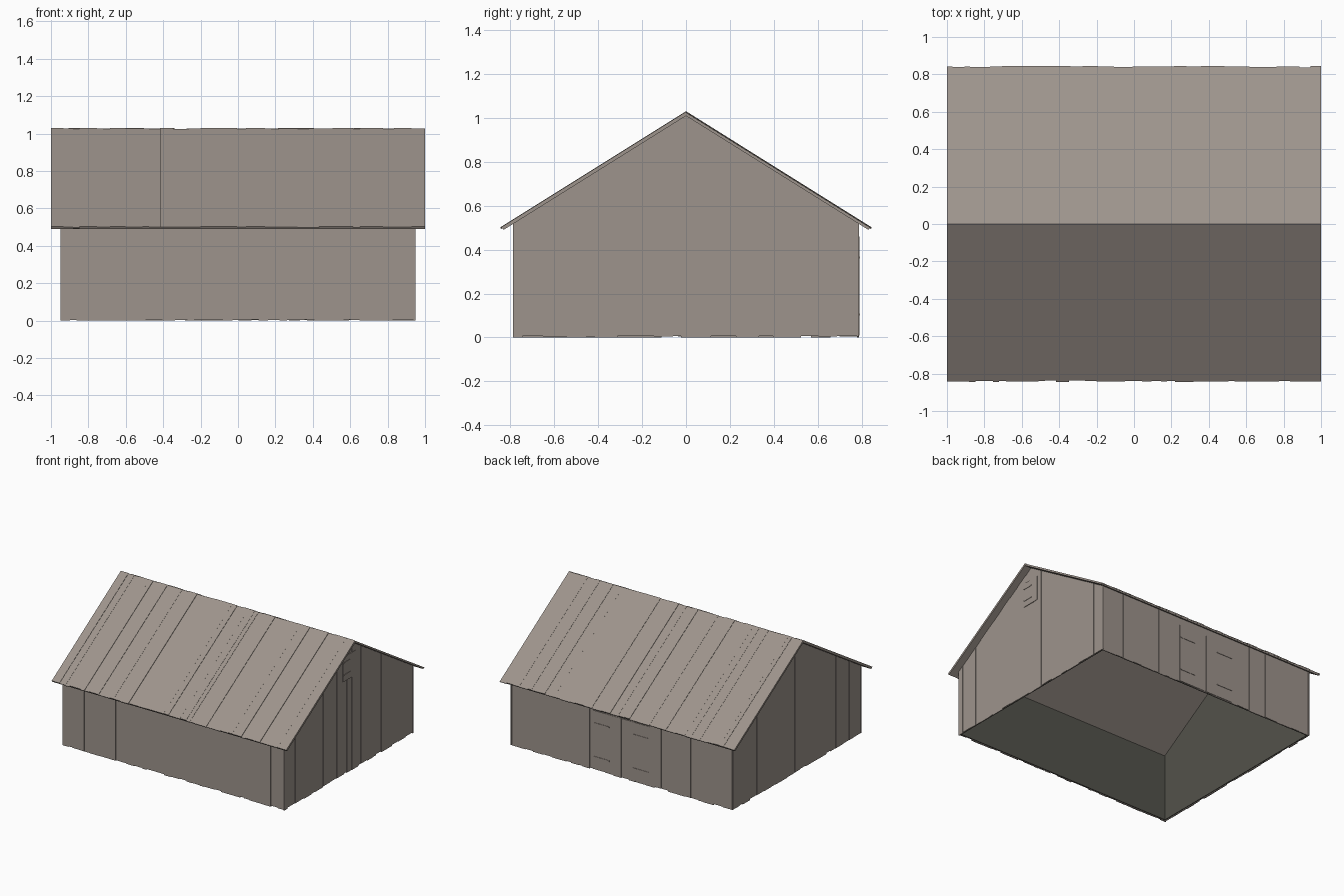
import bpy, bmesh, random
from mathutils import Vector

cube = bpy.data.objects.get("Cube")
if cube:
    bpy.data.objects.remove(cube, do_unlink=True)

random.seed(7)


def make_material(name, rgb):
    mat = bpy.data.materials.new(name)
    mat.use_nodes = True
    mat.diffuse_color = (*rgb, 1)
    mat.node_tree.nodes["Principled BSDF"].inputs["Base Color"].default_value = (*rgb, 1)
    return mat


wood = make_material("weathered wood", (0.34, 0.295, 0.262))
dark = make_material("dark lining", (0.086, 0.085, 0.07))

# Main dimensions
WALL_X, WALL_Y = 0.948, 0.788
EAVE_Y, EAVE_Z, RIDGE_Z = 0.843, 0.503, 1.03
SKIN, LINING, ROOF = 0.01, 0.006, 0.018
SLOPE = (RIDGE_Z - EAVE_Z) / EAVE_Y


def under_roof(y):
    """Height of the roof's underside above a given y."""
    return RIDGE_Z - 0.021 - SLOPE * abs(y)


def prism(bm, outline, depth):
    """Closed solid from a flat outline pushed along the depth vector."""
    lower = [bm.verts.new(p) for p in outline]
    upper = [bm.verts.new(Vector(p) + Vector(depth)) for p in outline]
    bm.faces.new(lower)
    bm.faces.new(upper[::-1])
    n = len(outline)
    for i in range(n):
        j = (i + 1) % n
        bm.faces.new((lower[j], lower[i], upper[i], upper[j]))


def finish(name, bm, mat):
    bmesh.ops.recalc_face_normals(bm, faces=bm.faces)
    mesh = bpy.data.meshes.new(name)
    bm.to_mesh(mesh)
    bm.free()
    mesh.materials.append(mat)
    obj = bpy.data.objects.new(name, mesh)
    bpy.context.collection.objects.link(obj)


def board_spans(start, end):
    """Irregular board widths that fill a length."""
    a = start
    while a < end:
        b = a + random.uniform(0.03, 0.095)
        if end - b < 0.03:
            b = end
        yield a, b
        a = b


def long_wall(bm, side, a, b, y, bottom, thick):
    top = under_roof(y)
    prism(bm, [(a, side * y, bottom), (b, side * y, bottom),
               (b, side * y, top), (a, side * y, top)], (0, -side * thick, 0))


def gable_wall(bm, side, a, b, x, bottom, thick):
    tops = [b, 0, a] if a < 0 < b else [b, a]
    outline = [(side * x, a, bottom), (side * x, b, bottom)]
    outline += [(side * x, y, under_roof(y)) for y in tops]
    prism(bm, outline, (-side * thick, 0, 0))


def plate(name, axis, side, face, u, z, thick=0.006):
    """Thin rectangular plate lying on a wall."""
    bm = bmesh.new()
    corners = [(u[0], z[0]), (u[1], z[0]), (u[1], z[1]), (u[0], z[1])]
    if axis == "y":
        prism(bm, [(p, side * face, q) for p, q in corners], (0, side * thick, 0))
    else:
        prism(bm, [(side * face, p, q) for p, q in corners], (side * thick, 0, 0))
    finish(name, bm, wood)


# Vertical boards on all four walls
walls = [("front_wall", long_wall, -1, WALL_X, WALL_Y),
         ("back_wall", long_wall, 1, WALL_X, WALL_Y),
         ("left_gable", gable_wall, 1, WALL_Y, WALL_X),
         ("right_gable", gable_wall, -1, WALL_Y, WALL_X)]
for name, build, side, half, face in walls:
    bm = bmesh.new()
    for a, b in board_spans(-half, half):
        step = random.uniform(0, 0.005)
        bottom = random.choice((0, 0, 0.004, 0.007))
        build(bm, side, a, b, face - step, bottom, SKIN - step)
    finish(name + "_boards", bm, wood)

    # Smooth dark lining behind the boards
    bm = bmesh.new()
    build(bm, side, -half + SKIN, half - SKIN, face - SKIN, 0.006, LINING)
    finish(name + "_lining", bm, dark)

# Roof: a plain sheet below, uneven boards above, on both slopes
normal = Vector((0, SLOPE, 1)).normalized()
for name, side in (("front_roof", -1), ("back_roof", 1)):
    out = Vector((0, side * normal.y, normal.z))
    down = Vector((0, side, -SLOPE)).normalized()
    ridge = Vector((0, 0, RIDGE_Z))
    length = (Vector((0, side * EAVE_Y, EAVE_Z)) - ridge).length

    def roof_strip(bm, a, b, run, high, low):
        def profile(depth):
            # The ridge end is mitred on the centre plane
            return (ridge - Vector((0, 0, depth / normal.z)),
                    ridge + down * run - out * depth)
        top, low_edge = profile(high), profile(low)
        prism(bm, [p + Vector((a, 0, 0)) for p in
                   (top[0], top[1], low_edge[1], low_edge[0])], (b - a, 0, 0))

    bm = bmesh.new()
    for a, b in board_spans(-1, 1):
        roof_strip(bm, a, b, length + random.uniform(-0.004, 0.004),
                   random.uniform(0, 0.005), ROOF / 2)
    finish(name + "_boards", bm, wood)
    bm = bmesh.new()
    roof_strip(bm, -1, 1, length - 0.004, ROOF / 2, ROOF)
    finish(name + "_sheet", bm, wood)

# Double door at the back with strap hinges
for name, s in (("left", 1), ("right", -1)):
    span = sorted((0.001 * s, 0.24 * s))
    plate(name + "_door", "y", 1, WALL_Y - 0.003, span, (0.008, 0.46), 0.005)
    strap = sorted((0.1 * s, 0.235 * s))
    for level, z in (("lower", 0.1), ("upper", 0.36)):
        plate(f"{name}_door_{level}_hinge", "y", 1, WALL_Y + 0.002,
              strap, (z, z + 0.008), 0.003)

# Loft hatch high in the left gable
plate("loft_hatch", "x", 1, WALL_X - 0.003, (-0.075, 0.075), (0.72, 0.91), 0.005)
for level, z in (("lower", 0.765), ("upper", 0.86)):
    plate(f"hatch_{level}_hinge", "x", 1, WALL_X + 0.002,
          (-0.07, 0.01), (z, z + 0.008), 0.003)
